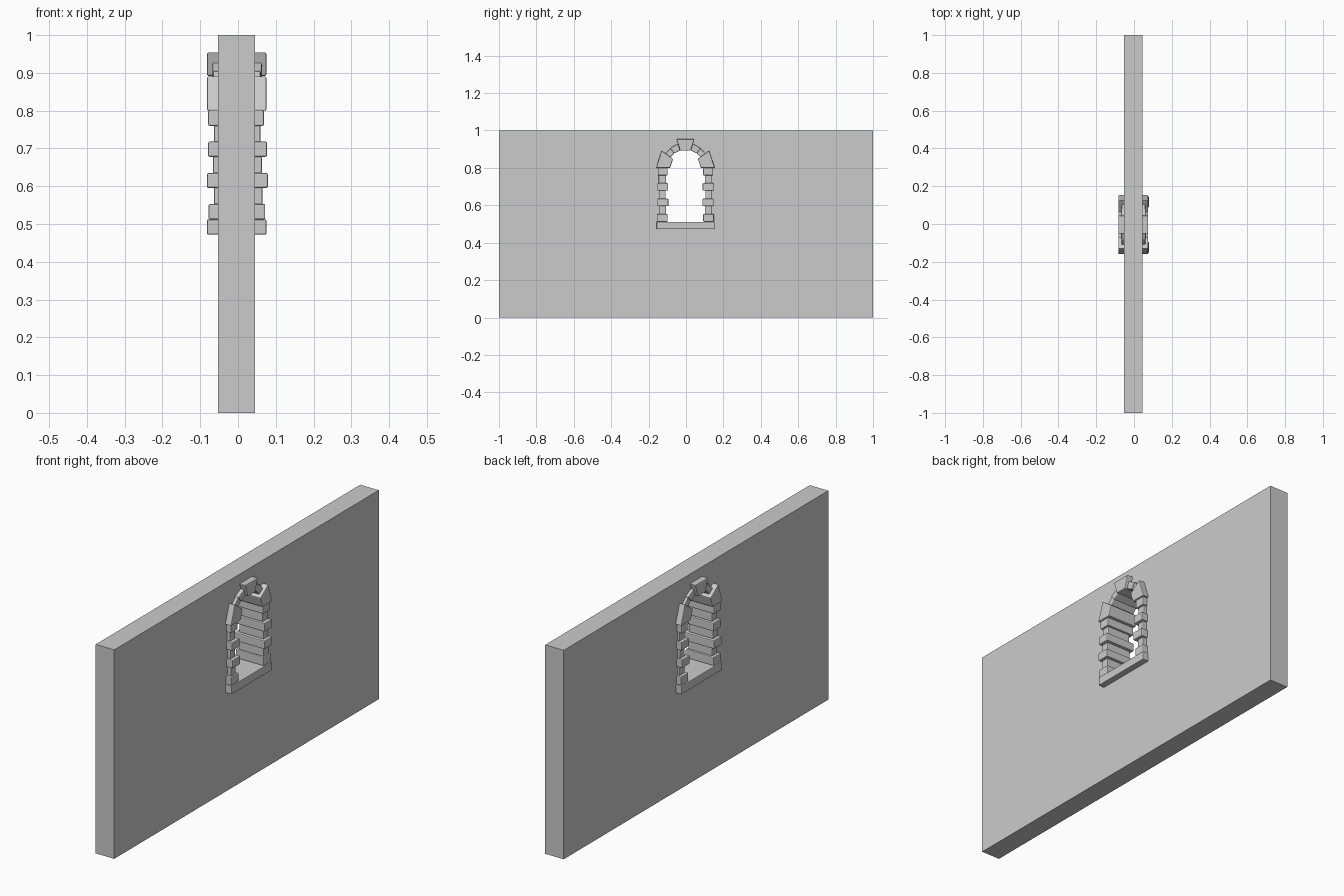
import bpy, bmesh
from math import cos, sin, radians, pi

if "Cube" in bpy.data.objects:
    bpy.data.objects.remove(bpy.data.objects["Cube"])


def prism(name, profile, x0, x1, bevel=0.0):
    """Extrude a (y, z) outline along x, with optional worn edges."""
    bm = bmesh.new()
    face = bm.faces.new([bm.verts.new((x0, y, z)) for y, z in profile])
    ext = bmesh.ops.extrude_face_region(bm, geom=[face])
    verts = [g for g in ext["geom"] if isinstance(g, bmesh.types.BMVert)]
    bmesh.ops.translate(bm, verts=verts, vec=(x1 - x0, 0, 0))
    bmesh.ops.recalc_face_normals(bm, faces=bm.faces)
    if bevel:
        bmesh.ops.bevel(bm, geom=bm.edges[:], offset=bevel, segments=2,
                        profile=0.5, affect='EDGES')
    mesh = bpy.data.meshes.new(name)
    bm.to_mesh(mesh)
    bm.free()
    obj = bpy.data.objects.new(name, mesh)
    bpy.context.collection.objects.link(obj)
    return obj


def rect(y0, y1, z0, z1):
    return [(y0, z0), (y1, z0), (y1, z1), (y0, z1)]


MID = -0.003   # y centre of the window
SPRING = 0.80  # height where the arch starts


def polar(r, deg):
    return (MID + r * cos(radians(deg)), SPRING + r * sin(radians(deg)))


# Wall with an arched opening hidden behind the stones
wall = prism("wall", rect(-1, 1, 0, 1), -0.053, 0.045)
arch = [polar(0.118, 180 * i / 16) for i in range(17)]
cutter = prism("opening_cutter",
               [(MID - 0.118, 0.49), (MID + 0.118, 0.49)] + arch, -0.2, 0.2)
cutter.hide_render = True
cut = wall.modifiers.new("opening", 'BOOLEAN')
cut.operation = 'DIFFERENCE'
cut.solver = 'EXACT'
cut.object = cutter
bpy.context.view_layer.objects.active = wall
bpy.ops.object.modifier_apply(modifier=cut.name)
bpy.data.objects.remove(cutter)

# Sill
prism("sill", rect(-0.157, 0.152, 0.472, 0.512), -0.082, 0.075, 0.003)

# Jamb stones: z range, x range, inner and outer offset from the centre
jamb = [
    (0.512, 0.553, -0.078, 0.072, 0.095, 0.152),
    (0.550, 0.597, -0.064, 0.065, 0.104, 0.142),
    (0.595, 0.635, -0.082, 0.079, 0.091, 0.150),
    (0.633, 0.680, -0.066, 0.063, 0.106, 0.142),
    (0.678, 0.718, -0.079, 0.077, 0.092, 0.150),
    (0.716, 0.762, -0.064, 0.060, 0.104, 0.143),
    (0.760, 0.801, -0.079, 0.069, 0.095, 0.148),
]
for side, label in ((-1, "left"), (1, "right")):
    for i, (z0, z1, x0, x1, inner, outer) in enumerate(jamb):
        prism(f"{label}_jamb_stone_{i + 1}",
              rect(MID + side * inner, MID + side * outer, z0, z1),
              x0, x1, 0.004)

    # Arch stones: a large springer and two thin ones
    for part, a0, a1, r0, r1, x0, x1 in (
            ("springer", 0, 36, 0.082, 0.157, -0.082, 0.075),
            ("small_arch_stone_1", 35, 53, 0.098, 0.132, -0.066, 0.060),
            ("small_arch_stone_2", 52, 73, 0.098, 0.134, -0.068, 0.063)):
        if side < 0:
            a0, a1 = 180 - a0, 180 - a1
        prism(f"{label}_{part}",
              [polar(r0, a0), polar(r1, a0), polar(r1, a1), polar(r0, a1)],
              x0, x1, 0.004)

# Keystone
prism("keystone", [(MID - 0.028, 0.892), (MID + 0.028, 0.892),
                   (MID + 0.048, 0.954), (MID - 0.048, 0.954)],
      -0.082, 0.075, 0.004)
